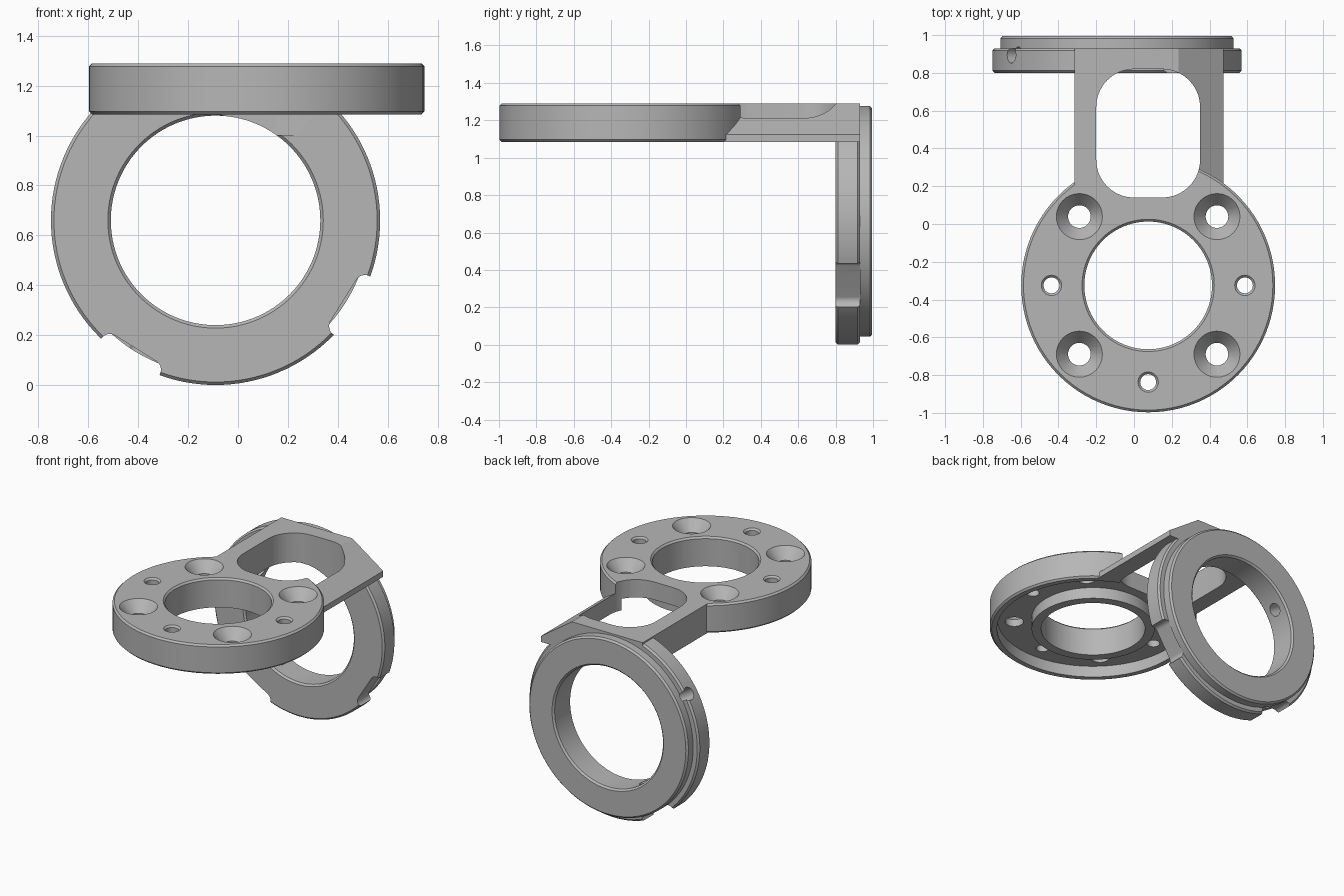
import bpy, bmesh, math
from mathutils import Matrix, Vector

cube = bpy.data.objects.get("Cube")
if cube:
    bpy.data.objects.remove(cube, do_unlink=True)

T = Matrix.Translation
R = lambda deg, axis: Matrix.Rotation(math.radians(deg), 4, axis)

grey = bpy.data.materials.new("machined_grey")
grey.use_nodes = True
grey.diffuse_color = (0.47, 0.47, 0.47, 1)
grey.node_tree.nodes["Principled BSDF"].inputs["Base Color"].default_value = grey.diffuse_color


def make(name, bm, matrix):
    bmesh.ops.remove_doubles(bm, verts=bm.verts, dist=1e-5)
    bm.transform(matrix)
    bmesh.ops.recalc_face_normals(bm, faces=bm.faces)
    mesh = bpy.data.meshes.new(name)
    bm.to_mesh(mesh)
    bm.free()
    mesh.materials.append(grey)
    ob = bpy.data.objects.new(name, mesh)
    bpy.context.scene.collection.objects.link(ob)
    return ob


def lathe(name, profile, matrix, steps=96):
    """Spin a closed (radius, height) profile about local z."""
    bm = bmesh.new()
    vs = [bm.verts.new((r, 0, h)) for r, h in profile]
    es = [bm.edges.new((vs[i - 1], vs[i])) for i in range(len(vs))
          if profile[i - 1][0] + profile[i][0] > 0]
    bmesh.ops.spin(bm, geom=vs + es, cent=(0, 0, 0), axis=(0, 0, 1),
                   angle=math.tau, steps=steps, use_merge=True)
    return make(name, bm, matrix)


def rod(name, r, a, b, matrix, steps=32):
    return lathe(name, [(0, a), (r, a), (r, b), (0, b)], matrix, steps)


def prism(name, outline, a, b, matrix):
    """Extrude a local xy outline from z = a to z = b."""
    bm = bmesh.new()
    face = bm.faces.new([bm.verts.new((x, y, a)) for x, y in outline])
    ext = bmesh.ops.extrude_face_region(bm, geom=[face])["geom"]
    bmesh.ops.translate(bm, vec=(0, 0, b - a),
                        verts=[v for v in ext if isinstance(v, bmesh.types.BMVert)])
    return make(name, bm, matrix)


def rounded(cx, cy, w, h, r, n=10):
    pts = []
    for k, (sx, sy) in enumerate([(1, 1), (-1, 1), (-1, -1), (1, -1)]):
        for i in range(n + 1):
            t = math.radians(90 * (k + i / n))
            pts.append((cx + sx * (w / 2 - r) + r * math.cos(t),
                        cy + sy * (h / 2 - r) + r * math.sin(t)))
    return pts


def combine(target, tool, operation="DIFFERENCE"):
    mod = target.modifiers.new("combine", "BOOLEAN")
    mod.operation, mod.solver, mod.object = operation, "EXACT", tool
    graph = bpy.context.evaluated_depsgraph_get()
    graph.update()
    result = bpy.data.meshes.new_from_object(target.evaluated_get(graph))
    target.modifiers.clear()
    target.data = result
    bpy.data.objects.remove(tool, do_unlink=True)


LOW, TOP = 1.085, 1.29
disc_at = T((0.075, -0.325, 0))
ring_at = T((-0.09, 0, 0.66)) @ R(-90, "X")      # local z runs along world y
c = 0.012

# Flat mounting disc
bracket = lathe("angle_bracket", [(0, LOW), (0.672 - c, LOW), (0.672, LOW + c),
                                  (0.672, TOP - c), (0.672 - c, TOP), (0, TOP)], disc_at)

# Bridge with one sloping shoulder
section = [(-0.315, -LOW), (0.475, -LOW), (0.475, -1.125), (0.235, -TOP), (-0.315, -TOP)]
combine(bracket, prism("bridge", section, 0.0, 0.93, R(-90, "X")), "UNION")

# Recess under the disc, leaving a rim and a centre boss
combine(bracket, lathe("recess", [(0.40, 1.0), (0.625, 1.0), (0.625, LOW + 0.08),
                                  (0.40, LOW + 0.08)], disc_at))

# Centre bore with chamfered top edge
combine(bracket, lathe("bore", [(0, 1.0), (0.338, 1.0), (0.338, TOP - c),
                                (0.338 + 2 * c, TOP + c), (0, TOP + c)], disc_at))

# Countersunk and plain screw holes
holes = [(0.515, a, 0.122, 0.06, 0.075) for a in (45, 135, 225, 315)]
holes += [(0.512, a, 0.054, 0.042, 0.012) for a in (0, 180, 270)]
for dist, ang, wide, narrow, depth in holes:
    place = disc_at @ R(ang, "Z") @ T((dist, 0, 0))
    combine(bracket, lathe("screw_hole", [(0, 1.0), (narrow, 1.0), (narrow, TOP - depth),
                                          (wide, TOP), (wide, TOP + 0.1), (0, TOP + 0.1)],
                           place, 32))

# Upright stepped ring
ring = lathe("upright_ring", [
    (0.42 + c, 0.80), (0.66 - c, 0.80), (0.66, 0.80 + c), (0.66, 0.93 - c),
    (0.66 - c, 0.93), (0.617, 0.93), (0.617, 0.995 - c), (0.617 - c, 0.995),
    (0.42 + c, 0.995), (0.42, 0.995 - c), (0.42, 0.80 + c)], ring_at, 128)

# Flat across the top of the ring
combine(ring, prism("top_flat", rounded(0, 0.9, 2, 0.6, 0.05), TOP, 1.5, Matrix()))

# Three edge notches, each with a radial hole
for ang in (148, 238, 328):
    place = ring_at @ R(-ang, "Z")
    combine(ring, prism("notch", rounded(0.805, 0, 0.4, 0.275, 0.04), 0.7, 0.931, place))
    combine(ring, rod("radial_hole", 0.043, 0.3, 0.9,
                      place @ T((0, 0, 0.895)) @ R(90, "Y")))

combine(bracket, ring, "UNION")

# Rounded window through the bridge
combine(bracket, prism("window", rounded(0.075, 0.48, 0.55, 0.68, 0.2), 1.0, 1.4, Matrix()))

bpy.ops.object.select_all(action="DESELECT")
bracket.select_set(True)
bpy.context.view_layer.objects.active = bracket
bpy.ops.object.shade_smooth_by_angle(angle=math.radians(25))
